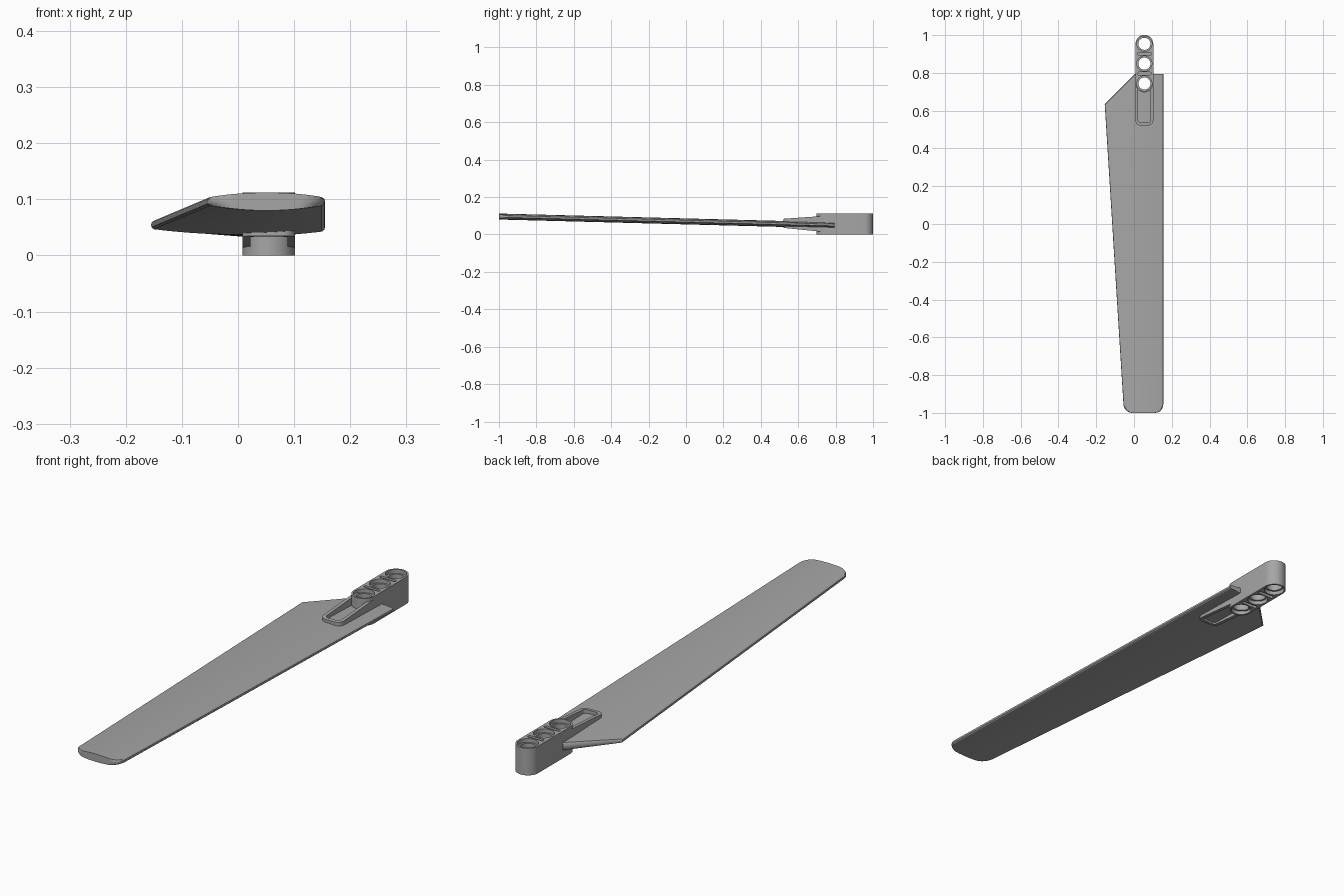
import bpy, bmesh
from math import pi, cos, sin, sqrt

cube = bpy.data.objects.get("Cube")
if cube:
    bpy.data.objects.remove(cube)

grey = bpy.data.materials.new("mid_grey")
grey.use_nodes = True
colour = (0.38, 0.38, 0.38, 1)
grey.diffuse_color = colour
grey.node_tree.nodes["Principled BSDF"].inputs["Base Color"].default_value = colour

HUB_X, HUB_R, HUB_TOP = 0.055, 0.047, 0.112
PITCH, BACK_HOLE = 0.105, 0.954
HOLES = [BACK_HOLE - i * PITCH for i in range(3)]
TIP, ROOT, RIGHT = -1.0, 0.795, 0.155


def finish(name, bm):
    bmesh.ops.recalc_face_normals(bm, faces=bm.faces)
    mesh = bpy.data.meshes.new(name)
    bm.to_mesh(mesh)
    bm.free()
    ob = bpy.data.objects.new(name, mesh)
    bpy.context.collection.objects.link(ob)
    mesh.materials.append(grey)
    return ob


def rounded(x, y0, y1, half, r, steps=16):
    """Outline of a rounded rectangle centred on x."""
    pts = []
    corners = [(x + half - r, y1 - r), (x - half + r, y1 - r),
               (x - half + r, y0 + r), (x + half - r, y0 + r)]
    for i, (cx, cy) in enumerate(corners):
        for k in range(steps + 1):
            a = (i + k / steps) * pi / 2
            pts.append((cx + r * cos(a), cy + r * sin(a)))
    return pts


def prism(name, outline, low, high):
    """Solid between two height functions of y."""
    bm = bmesh.new()
    a = [bm.verts.new((x, y, low(y))) for x, y in outline]
    b = [bm.verts.new((x, y, high(y))) for x, y in outline]
    bm.faces.new(a)
    bm.faces.new(b)
    for i in range(len(a)):
        j = (i + 1) % len(a)
        bm.faces.new((a[i], a[j], b[j], b[i]))
    bmesh.ops.remove_doubles(bm, verts=bm.verts, dist=1e-5)
    return finish(name, bm)


def block(name, outline, z0, z1):
    return prism(name, outline, lambda y: z0, lambda y: z1)


def disc(y, r):
    return [(HUB_X + r * cos(k * pi / 20), y + r * sin(k * pi / 20)) for k in range(40)]


def cut(ob, cutters):
    bpy.context.view_layer.objects.active = ob
    for c in cutters:
        c.hide_render = True
        m = ob.modifiers.new("cut", "BOOLEAN")
        m.operation, m.solver, m.object = "DIFFERENCE", "EXACT", c
        bpy.ops.object.modifier_apply(modifier=m.name)


# Blade: lens section on a tapering plan, rising towards the tip
def blade_section(y):
    full_left = -0.053 - 0.102 * (y - TIP) / 1.635
    left, right = full_left, RIGHT
    r = 0.045
    if y < TIP + r:
        inset = r - sqrt(max(0, r * r - (r - (y - TIP)) ** 2))
        left, right = left + inset, right - inset
    if y > 0.635:
        left = -0.155 + (y - 0.635)
    mid, half = (full_left + RIGHT) / 2, (RIGHT - full_left) / 2
    drop = 0.047 * (y - TIP) / 1.8

    def point(x, side):
        u = min(1, abs(x - mid) / half)
        top = 0.112 - 0.008 * u * u - drop
        bottom = 0.080 + 0.010 * u * u - drop
        return (x, y, bottom + (top - bottom) * side)

    n, lip = 14, 0.005
    xs = [left + lip + (right - left - 2 * lip) * k / n for k in range(n + 1)]
    ring = [point(x, 1) for x in xs]
    ring += [point(right - 0.001, 0.8), point(right, 0.5), point(right - 0.001, 0.2)]
    ring += [point(x, 0) for x in reversed(xs)]
    ring += [point(left + 0.001, 0.2), point(left, 0.5), point(left + 0.001, 0.8)]
    return ring


def build_blade():
    bm = bmesh.new()
    stations = [TIP + 0.045 * (1 - cos(k * pi / 16)) for k in range(9)]
    stations += [-0.5, 0, 0.4, 0.635, ROOT]
    rings = [[bm.verts.new(p) for p in blade_section(y)] for y in stations]
    for a, b in zip(rings, rings[1:]):
        for i in range(len(a)):
            j = (i + 1) % len(a)
            bm.faces.new((a[i], a[j], b[j], b[i]))
    bm.faces.new(rings[0])
    bm.faces.new(rings[-1])
    return finish("blade", bm)


blade = build_blade()

# Hub: round-ended beam with three stepped bores
hub = block("hub", rounded(HUB_X, HOLES[-1] - HUB_R, BACK_HOLE + HUB_R, HUB_R, HUB_R),
            0, HUB_TOP)
bores, recesses = [], []
for y in HOLES:
    bores.append(block("bore_cutter", disc(y, 0.032), -0.1, 0.2))
    for z0, z1 in ((-0.1, 0.016), (HUB_TOP - 0.016, 0.2)):
        recesses.append(block("recess_cutter", disc(y, 0.040), z0, z1))
# Small pockets between the bores
for y in HOLES[:2]:
    outline = rounded(HUB_X, y - PITCH / 2 - 0.007, y - PITCH / 2 + 0.007, 0.036, 0.006, 4)
    for z0, z1 in ((-0.1, 0.03), (HUB_TOP - 0.03, 0.2)):
        recesses.append(block("pocket_cutter", outline, z0, z1))

# Frame: tapering rim joining the hub to the blade on both faces
frame = prism("frame", rounded(HUB_X, 0.522, 0.76, HUB_R, 0.025, 6),
              lambda y: 0.035 - 0.10 * (y - 0.522), lambda y: 0.084 + 0.07 * (y - 0.522))
slot = block("slot_cutter", rounded(HUB_X, 0.537, 0.735, 0.033, 0.014, 6), -0.1, 0.2)

cut(hub, recesses + bores)
cut(blade, bores[2:])
cut(frame, [slot] + bores[2:])
for c in bores + recesses + [slot]:
    bpy.data.objects.remove(c)

# Smooth curved walls, keep edges crisp
bpy.ops.object.select_all(action="DESELECT")
for ob in (blade, hub, frame):
    ob.select_set(True)
bpy.context.view_layer.objects.active = hub
bpy.ops.object.shade_smooth_by_angle(angle=pi / 6)
